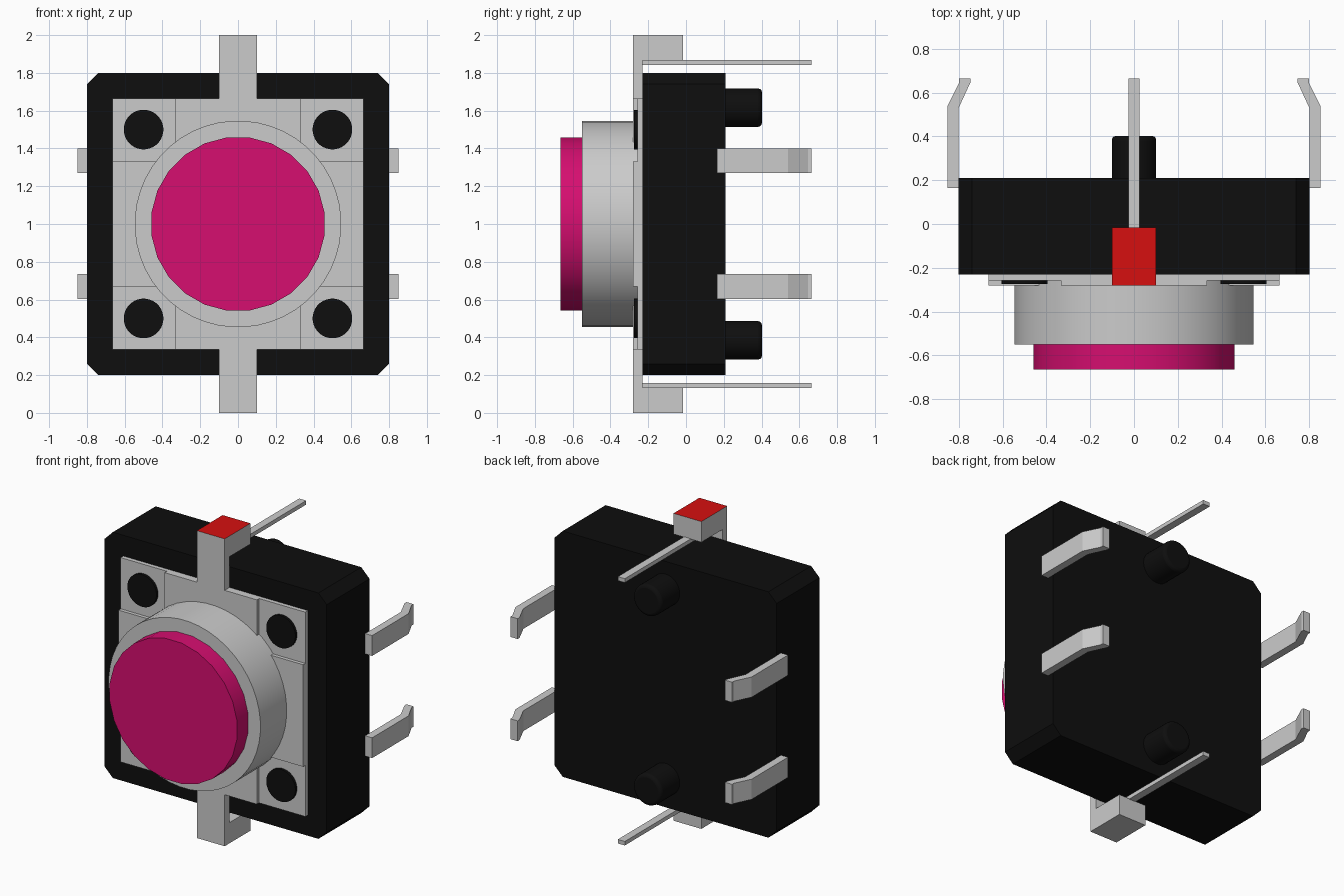
import bpy, bmesh, math
from mathutils import Vector

cube = bpy.data.objects.get("Cube")
if cube:
    bpy.data.objects.remove(cube, do_unlink=True)


def material(name, r, g, b):
    m = bpy.data.materials.new(name)
    m.use_nodes = True
    m.diffuse_color = (r, g, b, 1)
    bsdf = next(n for n in m.node_tree.nodes if n.type == 'BSDF_PRINCIPLED')
    bsdf.inputs["Base Color"].default_value = (r, g, b, 1)
    return m


BLACK = material("black plastic", 0.0044, 0.0044, 0.0044)
GREY = material("light grey metal", 0.60, 0.60, 0.60)
PINK = material("magenta cap", 0.67, 0.0044, 0.162)
RED = material("red marker", 0.67, 0.005, 0.005)


def prism(name, pts, axis, lo, hi, mat):
    """Extrude a 2D outline along an axis: x -> (y, z), y -> (x, z), z -> (x, y)."""
    i = "xyz".index(axis)

    def place(p, d):
        c = list(p)
        c.insert(i, d)
        return Vector(c)

    bm = bmesh.new()
    face = bm.faces.new([bm.verts.new(place(p, lo)) for p in pts])
    out = bmesh.ops.extrude_face_region(bm, geom=[face])
    step = place((0, 0), hi - lo)
    bmesh.ops.translate(bm, vec=step,
                        verts=[v for v in out["geom"] if isinstance(v, bmesh.types.BMVert)])
    bmesh.ops.recalc_face_normals(bm, faces=bm.faces)
    me = bpy.data.meshes.new(name)
    bm.to_mesh(me)
    bm.free()
    me.materials.append(mat)
    ob = bpy.data.objects.new(name, me)
    bpy.context.collection.objects.link(ob)
    return ob


def disc(name, x, z, r, y0, y1, n, mat, smooth=True):
    """Cylinder lying along y."""
    pts = [(x + r * math.cos(2 * math.pi * (k + 0.5) / n),
            z + r * math.sin(2 * math.pi * (k + 0.5) / n)) for k in range(n)]
    ob = prism(name, pts, 'y', y0, y1, mat)
    if smooth:
        bpy.ops.object.select_all(action='DESELECT')
        ob.select_set(True)
        bpy.context.view_layer.objects.active = ob
        bpy.ops.object.shade_smooth_by_angle(angle=math.radians(30))
    return ob


def rect(a0, a1, b0, b1):
    return [(a0, b0), (a1, b0), (a1, b1), (a0, b1)]


# Housing with chamfered corners
H, C = 0.80, 0.74
prism("housing", [(H, 1 - C), (H, 1 + C), (C, 1 + H), (-C, 1 + H),
                  (-H, 1 + C), (-H, 1 - C), (-C, 1 - H), (C, 1 - H)],
      'y', -0.23, 0.21, BLACK)

# Raised cross on the cover plate
P, Q = 0.665, 0.332
prism("cover_cross", [(P, 1 - Q), (P, 1 + Q), (Q, 1 + Q), (Q, 1 + P),
                      (-Q, 1 + P), (-Q, 1 + Q), (-P, 1 + Q), (-P, 1 - Q),
                      (-Q, 1 - Q), (-Q, 1 - P), (Q, 1 - P), (Q, 1 - Q)],
      'y', -0.28, -0.23, GREY)

# Recessed corner tiles, each with a black rivet
for sx, side in ((-1, "right"), (1, "left")):
    for sz, level in ((-1, "lower"), (1, "upper")):
        prism(f"corner_tile_{level}_{side}",
              rect(sx * Q, sx * P, 1 + sz * Q, 1 + sz * P), 'y', -0.257, -0.23, GREY)
        disc(f"rivet_{level}_{side}", sx * 0.5, 1 + sz * 0.5, 0.105,
             -0.274, -0.25, 32, BLACK)

# Collar and push cap
disc("collar", 0, 1, 0.547, -0.55, -0.24, 48, GREY)
disc("push_cap", 0, 1, 0.462, -0.665, -0.54, 24, PINK)

# Folded tabs with thin earth pins, and back pegs, above and below
for s, level in ((-1, "lower"), (1, "upper")):
    tab = prism(f"tab_{level}",
                [(-0.28, 1 + s * 0.665), (-0.28, 1 + s), (-0.015, 1 + s),
                 (-0.015, 1 + s * 0.865), (-0.23, 1 + s * 0.865), (-0.23, 1 + s * 0.665)],
                'x', -0.1, 0.1, GREY)
    if s > 0:  # red end face on the upper tab
        tab.data.materials.append(RED)
        for f in tab.data.polygons:
            if f.normal.z > 0.9 and f.center.z > 1.99:
                f.material_index = 1
    prism(f"earth_pin_{level}",
          rect(-0.235, 0.665, 1 + s * 0.842, 1 + s * 0.868), 'x', -0.025, 0.025, GREY)
    peg = disc(f"peg_{level}", 0, 1 + s * 0.616, 0.102, 0.19, 0.402, 32, BLACK)
    bev = peg.modifiers.new("rounded_rim", 'BEVEL')
    bev.width, bev.segments, bev.limit_method = 0.02, 3, 'ANGLE'

# Bent contact pins on both sides
for s, side in ((-1, "right"), (1, "left")):
    outline = [(s * x, y) for x, y in
               ((0.80, 0.165), (0.85, 0.165), (0.85, 0.54), (0.798, 0.645),
                (0.798, 0.665), (0.747, 0.665), (0.747, 0.645), (0.80, 0.53))]
    for z, level in ((0.67, "lower"), (1.335, "upper")):
        prism(f"contact_pin_{level}_{side}", outline, 'z', z - 0.066, z + 0.066, GREY)
